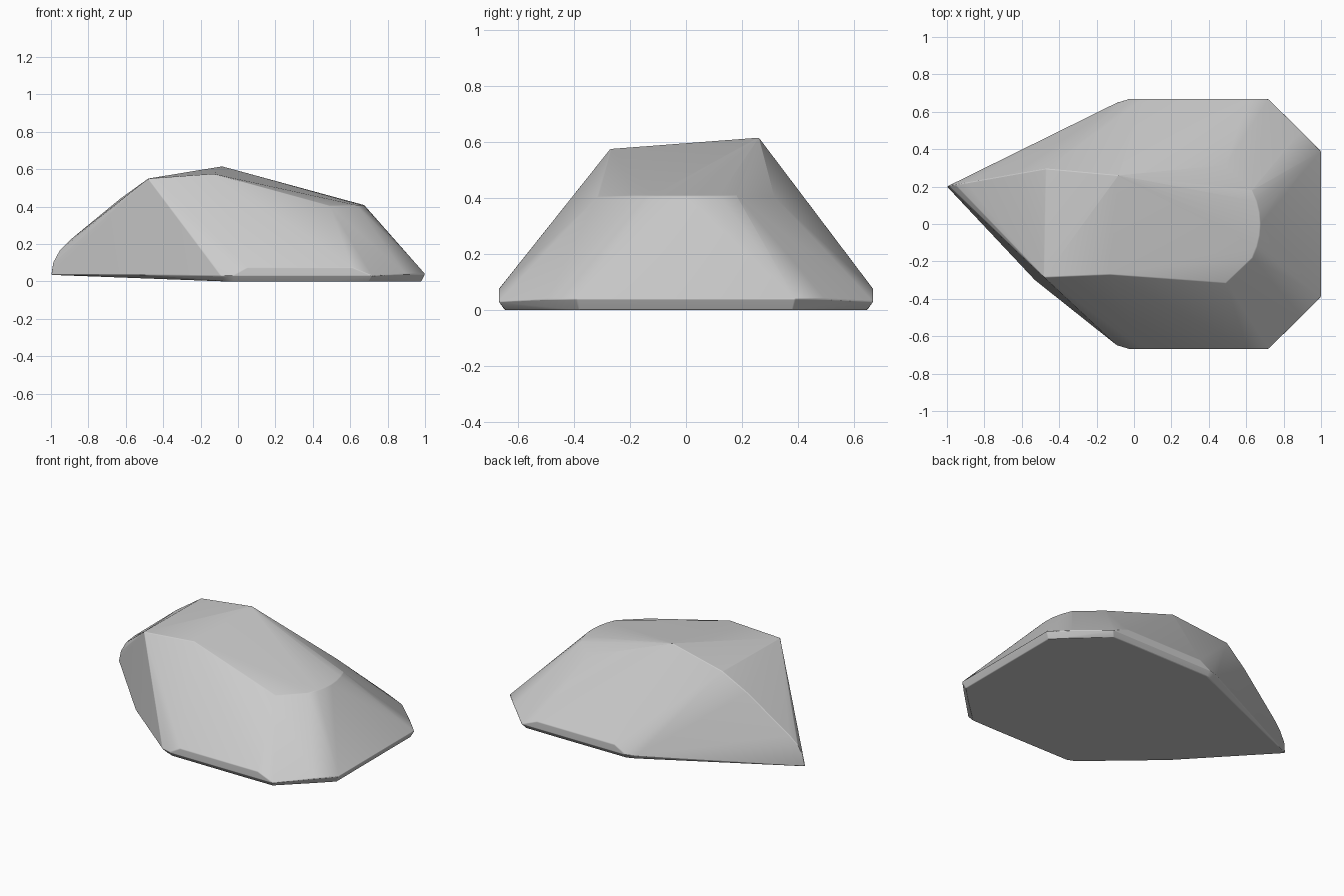
import bpy, bmesh
from math import sin, cos, radians

cube = bpy.data.objects.get("Cube")
if cube:
    bpy.data.objects.remove(cube, do_unlink=True)

stone = bpy.data.materials.new("pale_grey_stone")
stone.use_nodes = True
grey = (0.6, 0.6, 0.6, 1)
stone.diffuse_color = grey
bsdf = stone.node_tree.nodes["Principled BSDF"]
bsdf.inputs["Base Color"].default_value = grey
bsdf.inputs["Roughness"].default_value = 0.9


def both_sides(points):
    """Repeat points on the front and the back."""
    return [(x, s * y, z) for x, y, z in points for s in (-1, 1)]


# Foot: chamfered underside, narrow upright band, rounded right-hand corners
points = both_sides([
    (-0.07, 0.625, 0), (-0.02, 0.645, 0), (0.7, 0.645, 0), (0.98, 0.38, 0),
    (-0.09, 0.65, 0.03), (-0.03, 0.668, 0.03), (0.72, 0.668, 0.03),
    (0.05, 0.668, 0.075), (0.61, 0.668, 0.075)])
for i in range(7):
    a = radians(17 + i * 10.5)
    for scale, z in ((1, 0.04), (0.975, 0)):
        points += both_sides([((0.41 + 0.615 * cos(a)) * scale,
                               (0.22 + 0.45 * sin(a)) * scale, z)])
points += both_sides([(1, 0.39, 0.04)])

# Left point: curved nose rising along a ridge, and the front corner below it
points += [(-1, 0.2, 0.035), (-0.99, 0.205, 0.1), (-0.955, 0.21, 0.165),
           (-0.9, 0.22, 0.22), (-0.63, 0.268, 0.442), (-0.53, -0.3, 0.035)]

# Crown
points += [(-0.48, -0.285, 0.55), (-0.47, 0.295, 0.55),
           (-0.13, -0.27, 0.575), (-0.085, 0.26, 0.615)]

# Right brow: shallow arc with a shoulder at each end
points += [(0.675 - 1.3 * y * y, y, 0.408) for y in (-0.18, -0.12, -0.06, 0, 0.06, 0.12, 0.18)]
points += both_sides([(0.49, 0.315, 0.405)])

# Wrap the points in one faceted skin
bm = bmesh.new()
for p in points:
    bm.verts.new(p)
hull = bmesh.ops.convex_hull(bm, input=bm.verts)
loose = {g for g in hull["geom_interior"] + hull["geom_unused"] if isinstance(g, bmesh.types.BMVert)}
bmesh.ops.delete(bm, geom=list(loose), context="VERTS")
bmesh.ops.dissolve_limit(bm, angle_limit=radians(1), verts=bm.verts, edges=bm.edges)
bmesh.ops.recalc_face_normals(bm, faces=bm.faces)
mesh = bpy.data.meshes.new("rock")
bm.to_mesh(mesh)
bm.free()
mesh.materials.append(stone)
rock = bpy.data.objects.new("rock", mesh)
bpy.context.collection.objects.link(rock)

# Softly worn edges
bevel = rock.modifiers.new("worn_edges", "BEVEL")
bevel.width = 0.012
bevel.segments = 2
bevel.limit_method = "ANGLE"
bevel.angle_limit = radians(20)
bpy.context.view_layer.objects.active = rock
rock.select_set(True)
bpy.ops.object.shade_smooth_by_angle(angle=radians(40))
normals = rock.modifiers.new("even_shading", "WEIGHTED_NORMAL")
normals.keep_sharp = True
